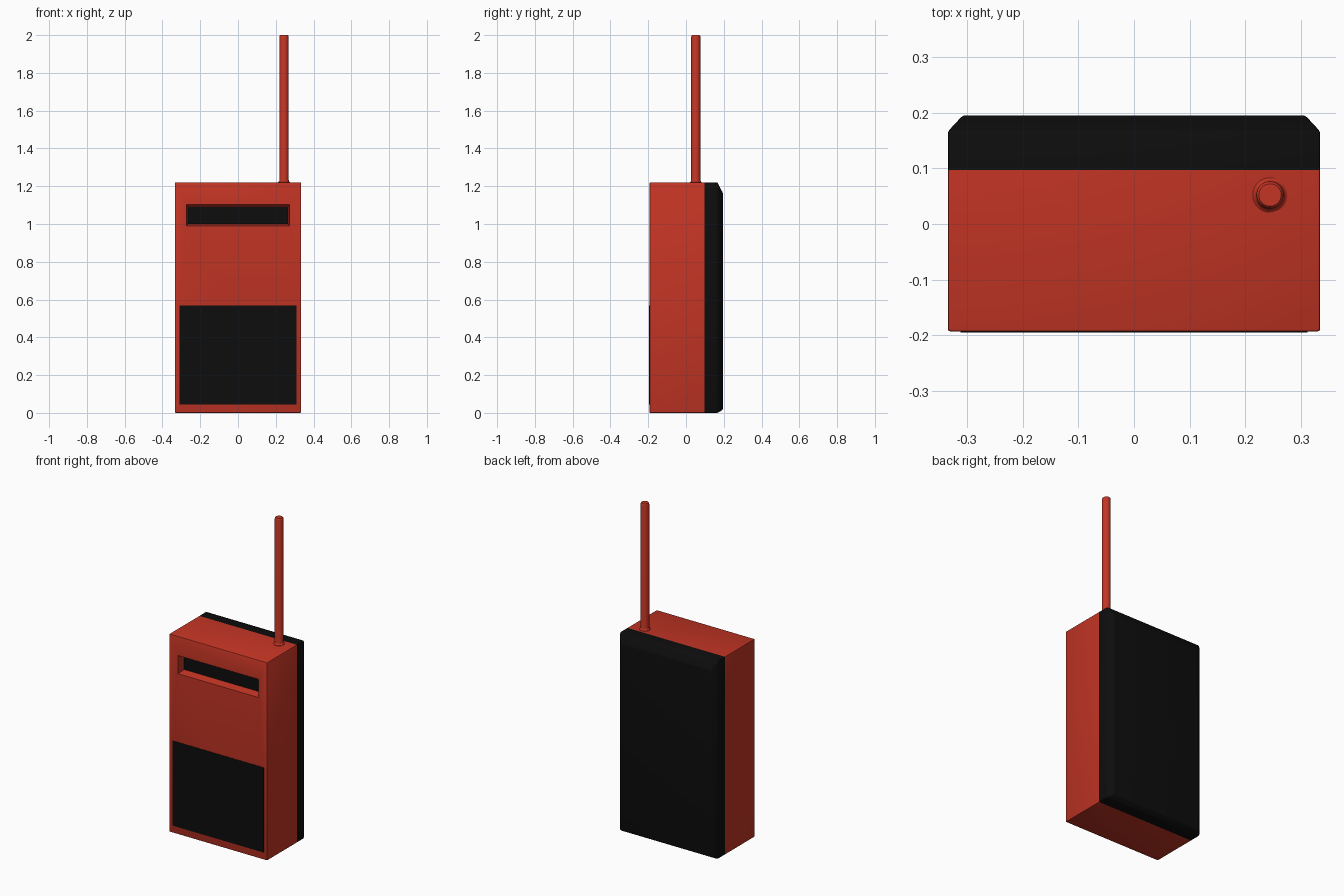
import bpy
import bmesh
import math

cube = bpy.data.objects.get("Cube")
if cube:
    bpy.data.objects.remove(cube, do_unlink=True)


def material(name, color):
    mat = bpy.data.materials.new(name)
    mat.use_nodes = True
    mat.diffuse_color = color
    mat.node_tree.nodes["Principled BSDF"].inputs["Base Color"].default_value = color
    return mat


RED = material("red plastic", (0.55, 0.035, 0.018, 1))
BLACK = material("black plastic", (0.004, 0.004, 0.004, 1))


def box(name, x, y, z, mat):
    """Box from (min, max) ranges; returns the object."""
    bm = bmesh.new()
    bmesh.ops.create_cube(bm, size=1)
    for v in bm.verts:
        v.co = [r[0] if c < 0 else r[1] for c, r in zip(v.co, (x, y, z))]
    return finish(name, bm, mat)


def finish(name, bm, mat):
    bmesh.ops.recalc_face_normals(bm, faces=bm.faces)
    mesh = bpy.data.meshes.new(name)
    bm.to_mesh(mesh)
    bm.free()
    mesh.materials.append(mat)
    obj = bpy.data.objects.new(name, mesh)
    bpy.context.collection.objects.link(obj)
    return obj


def edit(obj, action):
    bm = bmesh.new()
    bm.from_mesh(obj.data)
    action(bm)
    bm.to_mesh(obj.data)
    bm.free()


def smooth(obj):
    bpy.ops.object.select_all(action="DESELECT")
    obj.select_set(True)
    bpy.context.view_layer.objects.active = obj
    bpy.ops.object.shade_smooth_by_angle(angle=math.radians(35))


W, H = 0.334, 1.22
FRONT, SEAM, BACK = -0.193, 0.097, 0.195


# Red case with softened front edges
def round_front(bm):
    edges = [e for e in bm.edges if any(v.co.y < 0 for v in e.verts)]
    bmesh.ops.bevel(bm, geom=edges, offset=0.005, segments=2,
                    profile=0.5, affect="EDGES")


case = box("case", (-W, W), (FRONT, SEAM), (0, H), RED)
edit(case, round_front)


# Flared cutter for the display recess
def flare(bm):
    for v in bm.verts:
        if v.co.y < FRONT:
            v.co.x *= 1.04
            v.co.z += 0.012 if v.co.z > 1.05 else -0.012


cutter = box("recess_cutter", (-0.265, 0.265), (FRONT - 0.01, FRONT + 0.05),
             (1.0, 1.092), RED)
edit(cutter, flare)
cutter.hide_render = True
cutter.hide_viewport = True
recess = case.modifiers.new("display recess", "BOOLEAN")
recess.object = cutter
recess.solver = "EXACT"
smooth(case)

# Display and speaker panels
box("display", (-0.264, 0.264), (FRONT + 0.046, FRONT + 0.054), (1.001, 1.091), BLACK)
box("speaker_panel", (-0.311, 0.311), (-0.195, FRONT + 0.004), (0.045, 0.568), BLACK)


# Black back cover tapering in towards the rear
def taper(bm):
    rear = [f for f in bm.faces if f.normal.y > 0.9]
    rear = bmesh.ops.extrude_face_region(bm, geom=rear)["geom"]
    for v in (g for g in rear if isinstance(g, bmesh.types.BMVert)):
        v.co.x -= math.copysign(0.027, v.co.x)
        v.co.y = BACK
        v.co.z += -0.055 if v.co.z > 0.5 else 0.016
    inner = [f for f in bm.faces if all(abs(v.co.y - 0.166) < 0.001 for v in f.verts)]
    bmesh.ops.delete(bm, geom=inner, context="FACES_ONLY")
    edges = [e for e in bm.edges if max(v.co.y for v in e.verts) > SEAM + 0.01]
    bmesh.ops.bevel(bm, geom=edges, offset=0.005, segments=2,
                    profile=0.5, affect="EDGES")
    bmesh.ops.recalc_face_normals(bm, faces=bm.faces)


cover = box("back_cover", (-W, W), (SEAM, 0.166), (0, H), BLACK)
edit(cover, taper)
smooth(cover)

# Antenna: profile of (radius, height) spun around its axis
profile = [(0, H - 0.01), (0.031, H - 0.01), (0.031, H + 0.002),
           (0.028, H + 0.004), (0.0255, H + 0.009), (0.0245, H + 0.015),
           (0.0245, 1.99), (0.023, 1.997), (0.02, 2.0), (0, 2.0)]
bm = bmesh.new()
verts = [bm.verts.new((r, 0, z)) for r, z in profile]
edges = [bm.edges.new(pair) for pair in zip(verts, verts[1:])]
bmesh.ops.spin(bm, geom=verts + edges, cent=(0, 0, 0), axis=(0, 0, 1),
               angle=math.tau, steps=32)
bmesh.ops.remove_doubles(bm, verts=bm.verts, dist=0.0001)
antenna = finish("antenna", bm, RED)
antenna.location = (0.244, 0.052, 0)
smooth(antenna)
